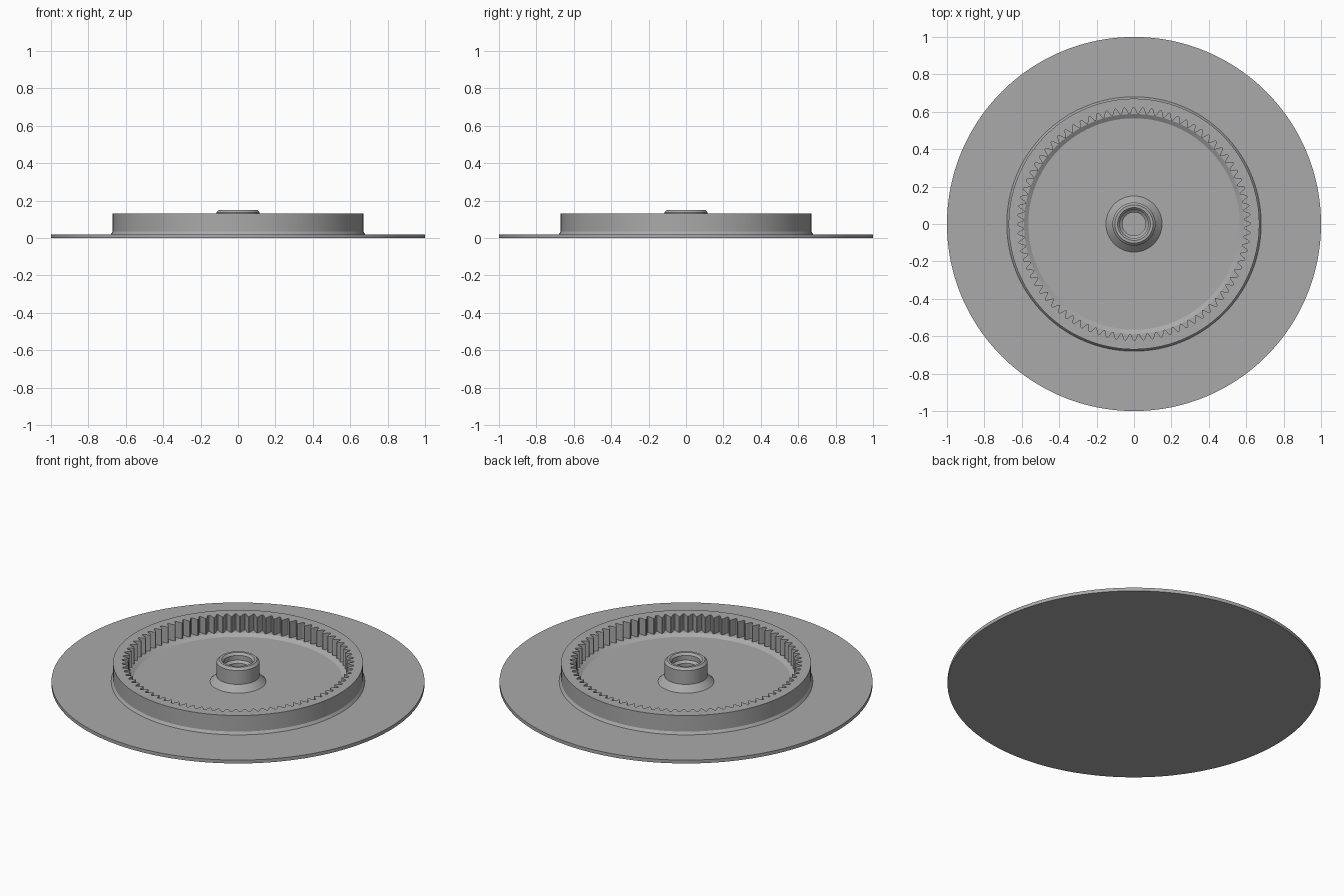
import bpy, bmesh, math

cube = bpy.data.objects.get("Cube")
if cube:
    bpy.data.objects.remove(cube, do_unlink=True)

grey = bpy.data.materials.new("plain_grey")
grey.use_nodes = True
colour = (0.4, 0.4, 0.4, 1)
grey.diffuse_color = colour
grey.node_tree.nodes["Principled BSDF"].inputs["Base Color"].default_value = colour

FLOOR = 0.02
RIM_TOP = 0.13
TEETH_BASE = 0.035
TEETH = 80


def finish(name, bm):
    """Turn a bmesh into a named, coloured object with sharp-edged smooth shading."""
    bmesh.ops.recalc_face_normals(bm, faces=bm.faces)
    mesh = bpy.data.meshes.new(name)
    bm.to_mesh(mesh)
    bm.free()
    mesh.materials.append(grey)
    obj = bpy.data.objects.new(name, mesh)
    bpy.context.collection.objects.link(obj)
    bpy.ops.object.select_all(action='DESELECT')
    obj.select_set(True)
    bpy.context.view_layer.objects.active = obj
    bpy.ops.object.shade_smooth_by_angle(angle=math.radians(25))
    return obj


def circle(bm, r, z, n):
    radius = r if callable(r) else lambda i: r
    return [bm.verts.new((radius(i) * math.cos(math.tau * i / n),
                          radius(i) * math.sin(math.tau * i / n), z)) for i in range(n)]


def lathe(name, profile, n, closed=False):
    """Join circles of (radius, z); open ends are capped, closed profiles loop round."""
    bm = bmesh.new()
    rings = [circle(bm, r, z, n) for r, z in profile]
    pairs = list(zip(rings, rings[1:]))
    if closed:
        pairs.append((rings[-1], rings[0]))
    else:
        bm.faces.new(rings[0])
        bm.faces.new(rings[-1])
    for a, b in pairs:
        for i in range(n):
            j = (i + 1) % n
            bm.faces.new((a[i], a[j], b[j], b[i]))
    return finish(name, bm)


# Wide base flange
lathe("base_disc", [(1, 0), (1, FLOOR)], 192)

# Internal gear ring: the inner radius follows rounded teeth
STEPS = 12
tooth = (0.622, 0.622, 0.618, 0.609, 0.6, 0.593, 0.588, 0.588, 0.593, 0.6, 0.609, 0.618)


def tooth_radius(i):
    return tooth[i % STEPS]


lathe("gear_ring", [(0.67, TEETH_BASE), (0.67, RIM_TOP),
                    (tooth_radius, RIM_TOP), (tooth_radius, TEETH_BASE)],
      TEETH * STEPS, closed=True)

# Seat under the teeth, sloping down to the floor inside and flared outside
lathe("ring_seat", [(0.68, FLOOR - 0.005), (0.68, FLOOR), (0.67, TEETH_BASE),
                    (0.588, TEETH_BASE), (0.565, FLOOR), (0.565, FLOOR - 0.005)],
      192, closed=True)

# Central hub with a flared foot and a stepped bore
lathe("hub", [(0.15, FLOOR - 0.005), (0.15, FLOOR), (0.115, 0.055), (0.115, 0.137),
              (0.102, 0.15), (0.088, 0.15), (0.076, 0.138), (0.076, 0.11),
              (0.062, 0.098), (0.062, FLOOR - 0.005)], 96, closed=True)
